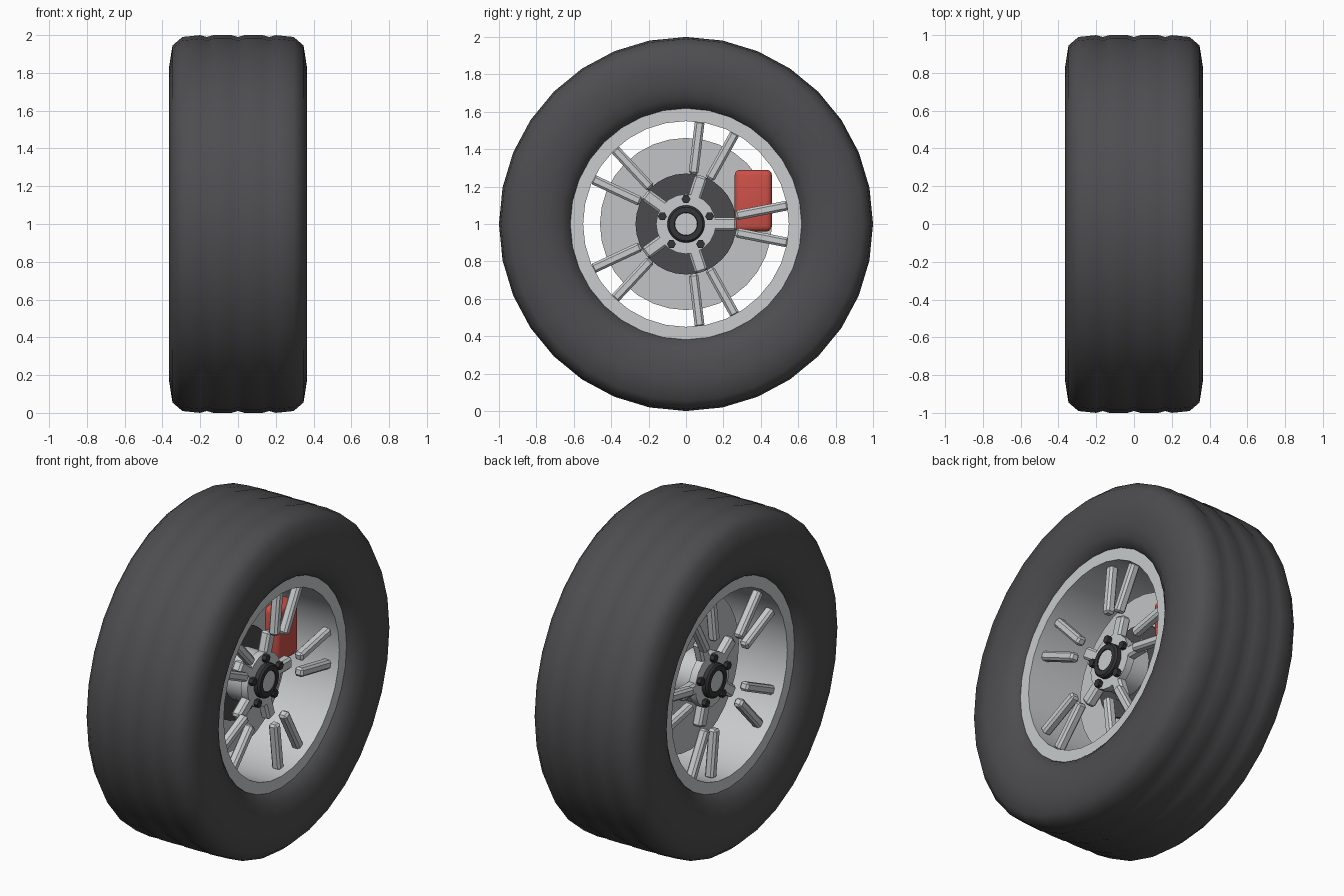
import bpy, bmesh, math
from mathutils import Matrix, Vector

cube = bpy.data.objects.get("Cube")
if cube:
    bpy.data.objects.remove(cube, do_unlink=True)

AXLE = Matrix.Translation((0, 0, 1))


def material(name, color):
    m = bpy.data.materials.new(name)
    m.use_nodes = True
    m.diffuse_color = (*color, 1)
    m.node_tree.nodes["Principled BSDF"].inputs["Base Color"].default_value = (*color, 1)
    return m


RUBBER = material("tyre rubber", (0.075, 0.075, 0.08))
ALLOY = material("light alloy", (0.58, 0.6, 0.61))
STEEL = material("disc steel", (0.54, 0.55, 0.56))
DARK = material("dark metal", (0.07, 0.07, 0.075))
BLACK = material("black plastic", (0.035, 0.035, 0.038))
RED = material("caliper red", (0.6, 0.08, 0.065))


def finish(name, bm, mat, angle):
    bmesh.ops.remove_doubles(bm, verts=bm.verts, dist=1e-5)
    bmesh.ops.recalc_face_normals(bm, faces=bm.faces)
    mesh = bpy.data.meshes.new(name)
    bm.to_mesh(mesh)
    bm.free()
    mesh.materials.append(mat)
    obj = bpy.data.objects.new(name, mesh)
    bpy.context.collection.objects.link(obj)
    bpy.ops.object.select_all(action='DESELECT')
    obj.select_set(True)
    bpy.context.view_layer.objects.active = obj
    bpy.ops.object.shade_smooth_by_angle(angle=math.radians(angle))
    return obj


def lathe(name, profile, mat, sides=32, closed=False, angle=35, offset=(0, 0)):
    """Turn (x, radius) points around the axle."""
    bm = bmesh.new()
    rings = []
    for i in range(sides):
        a = math.tau * i / sides
        rings.append([bm.verts.new((x, offset[0] + r * math.cos(a),
                                    1 + offset[1] + r * math.sin(a))) for x, r in profile])
    n = len(profile)
    for i in range(sides):
        p, q = rings[i], rings[(i + 1) % sides]
        for j in range(n if closed else n - 1):
            k = (j + 1) % n
            bm.faces.new((p[j], p[k], q[k], q[j]))
    return finish(name, bm, mat, angle)


def cylinder(name, x0, x1, r, mat, **kw):
    return lathe(name, [(x0, 0), (x0, r), (x1, r), (x1, 0)], mat, **kw)


def box(name, size, matrix, mat, bevel, segments=1):
    bm = bmesh.new()
    bmesh.ops.create_cube(bm, size=1, matrix=Matrix.Diagonal((*size, 1)))
    bmesh.ops.bevel(bm, geom=bm.edges[:], offset=bevel, segments=segments,
                    profile=0.5, affect='EDGES')
    bm.transform(AXLE @ matrix)
    return finish(name, bm, mat, 25 if segments == 1 else 40)


def radial_bar(name, start, end, x, width, depth, turn, mat):
    """Bevelled bar between two (radius, sideways) points, turned about the axle."""
    a, b = Vector(start), Vector(end)
    mid, d = (a + b) / 2, b - a
    m = (Matrix.Rotation(turn, 4, 'X') @ Matrix.Translation((x, mid.x, mid.y))
         @ Matrix.Rotation(math.atan2(d.y, d.x), 4, 'X'))
    return box(name, (depth, d.length, width), m, mat, 0.012)


# Tyre with three shallow tread grooves
half = [(0.27, 0.61), (0.305, 0.625), (0.34, 0.67), (0.36, 0.74), (0.365, 0.83),
        (0.347, 0.945), (0.295, 0.99), (0.2, 1.0), (0.165, 0.99), (0.13, 1.0), (0.035, 1.0)]
tyre = half + [(0, 0.99)] + [(-x, r) for x, r in reversed(half)]
lathe("tyre", tyre, RUBBER, closed=True, angle=60)

# Open rim barrel with flat lips
lathe("rim_barrel", [(0.29, 0.622), (0.29, 0.55), (-0.29, 0.55), (-0.29, 0.622)],
      ALLOY, closed=True)

# Brake assembly
cylinder("brake_disc", -0.03, 0.0, 0.46, STEEL)
cylinder("disc_hat", 0.0, 0.02, 0.27, DARK)
cylinder("axle_hub", -0.14, 0.14, 0.15, ALLOY)
box("brake_caliper", (0.17, 0.2, 0.33), Matrix.Translation((0, 0.36, 0.125)), RED, 0.03, 3)

# Hub, spokes and nuts, the same on both faces
for side, s in (("left", 1), ("right", -1)):
    cylinder(f"hub_plate_{side}", s * 0.13, s * 0.175, 0.16, ALLOY, sides=20)
    lathe(f"hub_cap_ring_{side}",
          [(s * 0.17, 0.1), (s * 0.2, 0.1), (s * 0.21, 0.09), (s * 0.21, 0.062), (s * 0.17, 0.058)],
          BLACK, closed=True, sides=24)
    cylinder(f"hub_cap_centre_{side}", s * 0.17, s * 0.205, 0.06, ALLOY, sides=24)
    for i in range(5):
        turn = math.tau * i / 5
        radial_bar(f"spoke_root_{side}_{i + 1}", (0.13, 0), (0.27, 0), s * 0.145,
                   0.07, 0.06, turn, ALLOY)
        for j, w in enumerate((1, -1)):
            radial_bar(f"spoke_{side}_{i + 1}_{j + 1}", (0.265, w * 0.045), (0.547, w * 0.1),
                       s * 0.215, 0.052, 0.055, turn, ALLOY)
        a = turn + math.pi / 2
        pos = (0.133 * math.cos(a), 0.133 * math.sin(a))
        cylinder(f"wheel_nut_{side}_{i + 1}", s * 0.17, s * 0.2, 0.024, BLACK,
                 sides=6, offset=pos)
